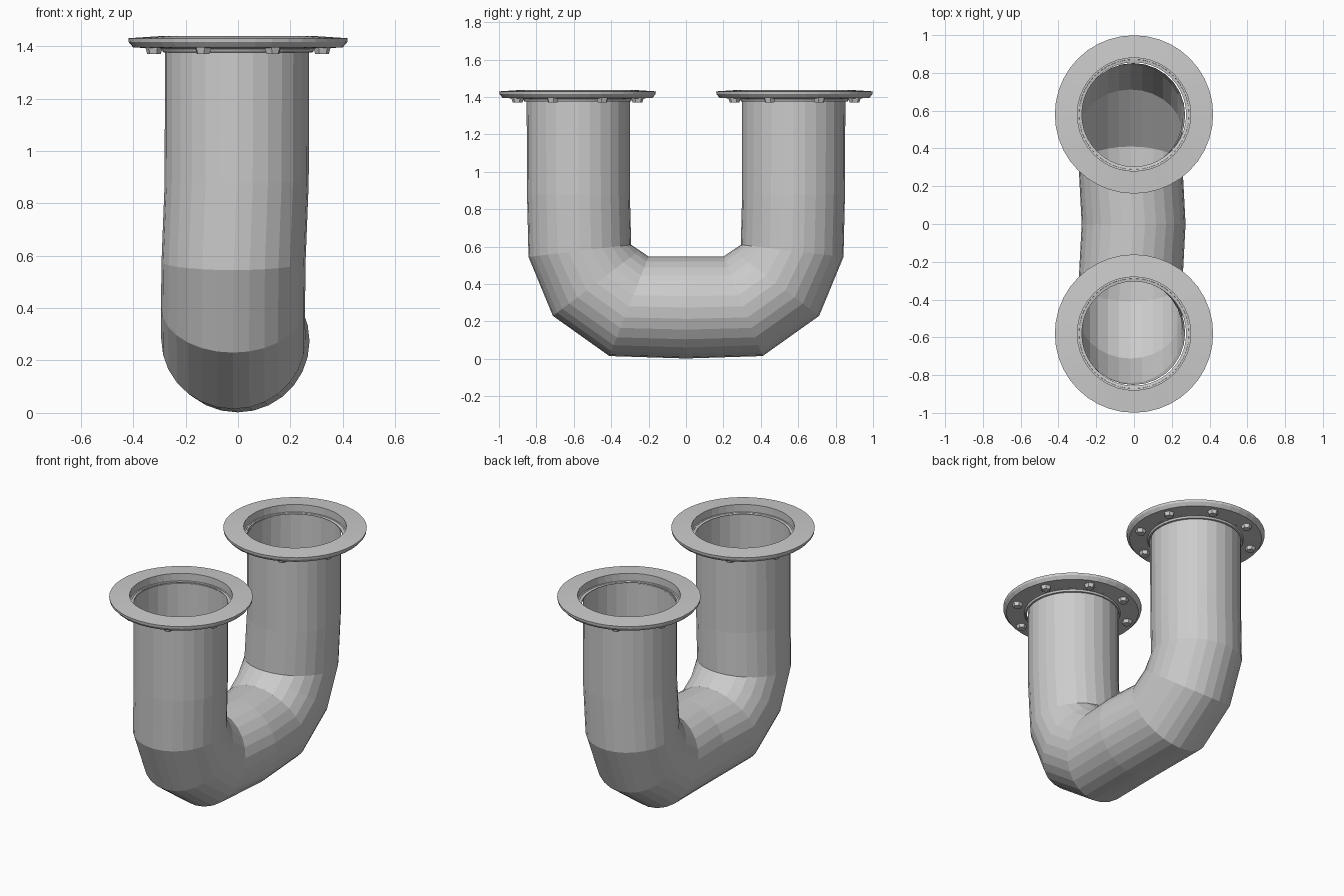
import bpy, bmesh
from math import sin, cos, pi, radians
from mathutils import Matrix, Vector

if "Cube" in bpy.data.objects:
    bpy.data.objects.remove(bpy.data.objects["Cube"])


def finish(bm, name, recalc=True):
    if recalc:
        bmesh.ops.recalc_face_normals(bm, faces=bm.faces)
    mesh = bpy.data.meshes.new(name)
    bm.to_mesh(mesh)
    bm.free()
    obj = bpy.data.objects.new(name, mesh)
    bpy.context.collection.objects.link(obj)
    return obj


def loft(bm, rings):
    """Bridge consecutive rings of points with quads."""
    rows = [[bm.verts.new(p) for p in ring] for ring in rings]
    n = len(rows[0])
    for a, b in zip(rows, rows[1:]):
        for i in range(n):
            j = (i + 1) % n
            bm.faces.new((a[i], a[j], b[j], b[i]))


# U-shaped pipe: each section is (x shift, outer y, outer z, inner y, inner z)
SIDES = 28
R = 0.275
half = [
    (-0.004, 0.852, 1.39, 0.300, 1.39),
    (-0.005, 0.850, 0.88, 0.300, 0.88),
    (-0.017, 0.842, 0.545, 0.293, 0.61),
    (-0.019, 0.712, 0.23, 0.248, 0.58),
    (-0.018, 0.410, 0.015, 0.200, 0.547),
]
middle = [(-0.002, 0.0, 0.002, 0.0, 0.547)]
mirrored = [(x, -oy, oz, -iy, iz) for x, oy, oz, iy, iz in reversed(half)]


def section(s):
    x, oy, oz, iy, iz = s
    out, inn = Vector((x, oy, oz)), Vector((x, iy, iz))
    mid, arm = (out + inn) / 2, (out - inn) / 2
    return [mid + Vector((R * cos(a), 0, 0)) + arm * sin(a)
            for a in (2 * pi * i / SIDES for i in range(SIDES))]


bm = bmesh.new()
loft(bm, [section(s) for s in half + middle + mirrored])
finish(bm, "u_pipe")

# Flange outline as (radius, z), turned around each pipe end
profile = [(0.276, 1.385), (0.300, 1.390), (0.300, 1.438), (0.419, 1.430),
           (0.417, 1.415), (0.400, 1.395), (0.292, 1.390), (0.286, 1.377),
           (0.276, 1.375), (0.276, 1.385)]
FN = 40

for side, label in ((-1, "front"), (1, "back")):
    cy = 0.58 * side
    bm = bmesh.new()
    loft(bm, [[(r * cos(2 * pi * i / FN), cy + r * sin(2 * pi * i / FN), z)
               for i in range(FN)] for r, z in profile])
    bmesh.ops.remove_doubles(bm, verts=bm.verts, dist=1e-5)
    finish(bm, label + "_flange")

    # Hexagonal bolt heads under the flange
    bm = bmesh.new()
    for k in range(8):
        a = radians(22.5 + 45 * k)
        place = Matrix.Translation((0.347 * cos(a), cy + 0.347 * sin(a), 1.383))
        bmesh.ops.create_cone(bm, cap_ends=True, segments=6, radius1=0.026,
                              radius2=0.034, depth=0.026,
                              matrix=place @ Matrix.Rotation(a, 4, 'Z'))
    finish(bm, label + "_bolts")
